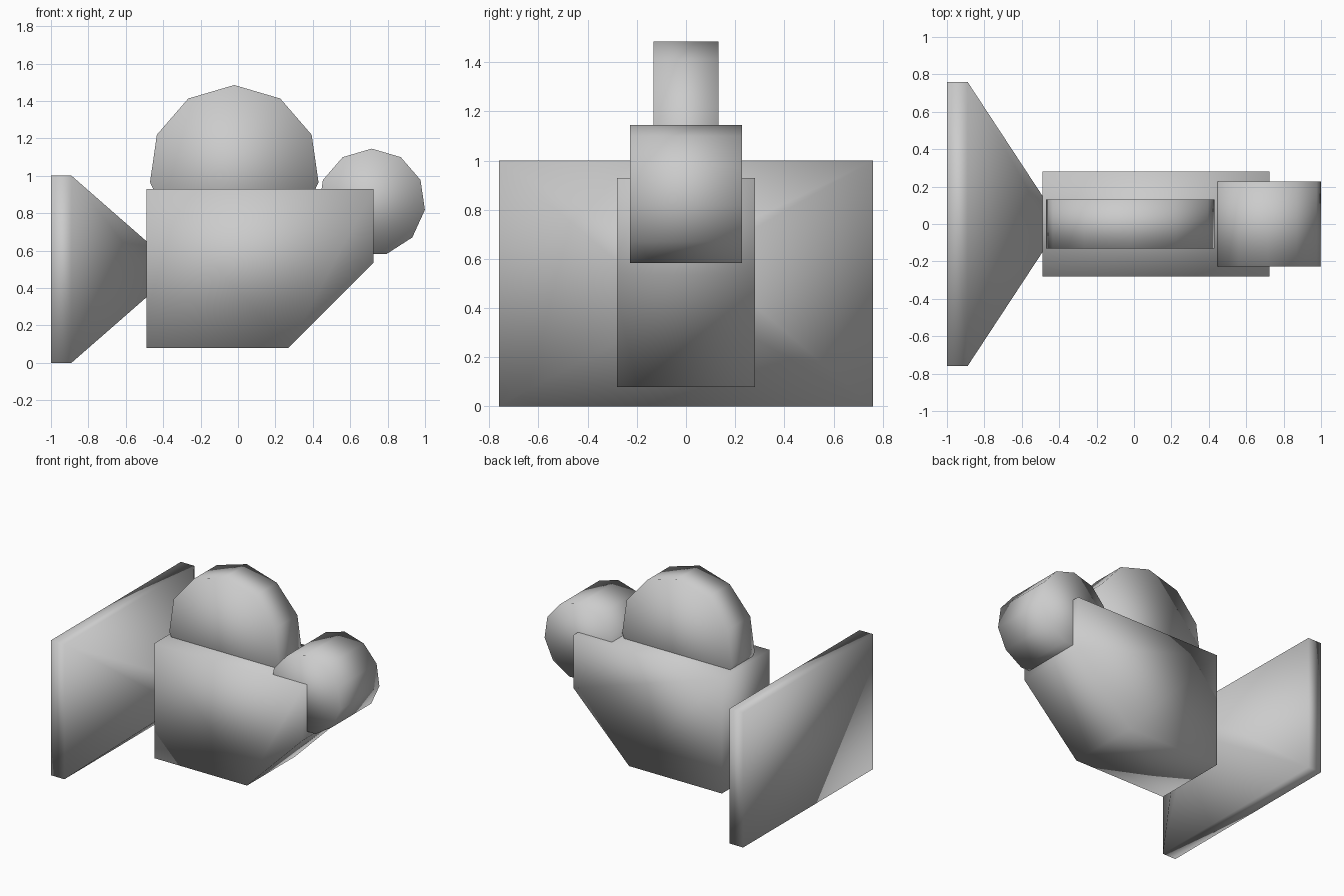
import bpy, bmesh, math

if "Cube" in bpy.data.objects:
    bpy.data.objects.remove(bpy.data.objects["Cube"])

grey = bpy.data.materials.new("neutral grey")
grey.diffuse_color = (0.6, 0.6, 0.6, 1)
grey.use_nodes = True
grey.node_tree.nodes["Principled BSDF"].inputs["Base Color"].default_value = grey.diffuse_color


def finish(name, bm):
    bmesh.ops.recalc_face_normals(bm, faces=bm.faces[:])
    mesh = bpy.data.meshes.new(name)
    bm.to_mesh(mesh)
    bm.free()
    mesh.materials.append(grey)
    # soft shading runs across every edge
    for p in mesh.polygons:
        p.use_smooth = True
    bpy.context.collection.objects.link(bpy.data.objects.new(name, mesh))


def loft(name, loops):
    """Closed solid through equal-length loops of points."""
    bm = bmesh.new()
    rings = [[bm.verts.new(p) for p in loop] for loop in loops]
    for a, b in zip(rings, rings[1:]):
        for i in range(len(a)):
            j = (i + 1) % len(a)
            bm.faces.new((a[i], a[j], b[j], b[i]))
    bm.faces.new(rings[0])
    bm.faces.new(rings[-1])
    finish(name, bm)


def extrude_y(name, profile, half):
    loft(name, [[(x, y, z) for x, z in profile] for y in (-half, half)])


def reel(name, x, z, radius, half):
    """Eleven-sided drum with one corner pointing up."""
    angles = [2 * math.pi * i / 11 for i in range(11)]
    extrude_y(name, [(x + radius * math.sin(a), z + radius * math.cos(a))
                     for a in angles], half)


# Main housing with a sloped lower corner
extrude_y("housing", [(-0.49, 0.08), (0.27, 0.08), (0.725, 0.535),
                      (0.725, 0.93), (-0.49, 0.93)], 0.28)

# Two drums on top of and behind the housing
reel("large_reel", -0.02, 1.03, 0.455, 0.132)
reel("small_reel", 0.715, 0.858, 0.287, 0.228)

# Flared hood: flat rim tapering into the housing
sections = [(-1.0, 0.76, 0.5), (-0.89, 0.76, 0.5), (-0.43, 0.06, 0.098)]
loft("flared_hood", [[(x, sy * w, 0.5 + sz * h) for sy, sz in
                      ((-1, -1), (1, -1), (1, 1), (-1, 1))]
                     for x, w, h in sections])
